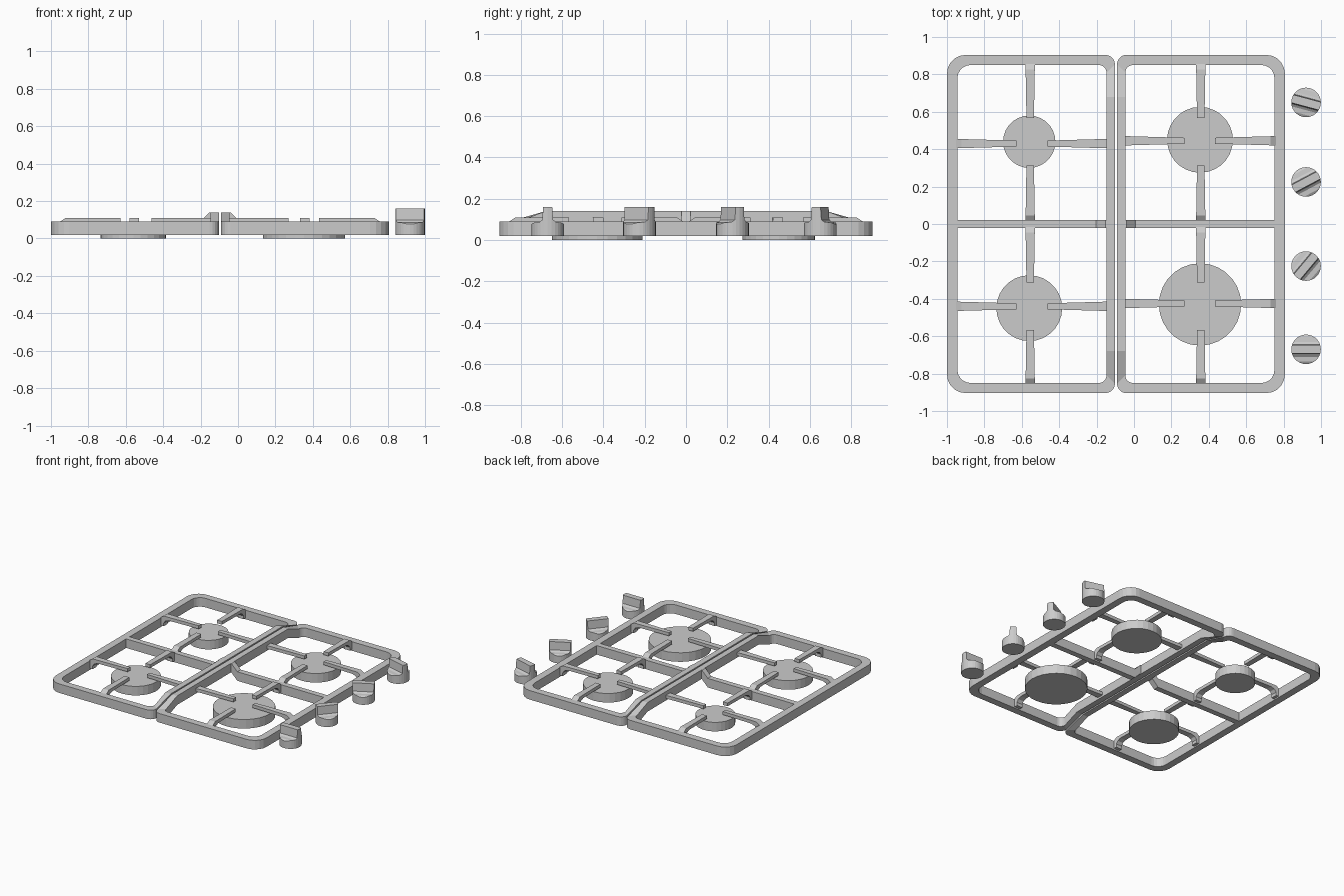
import bpy, bmesh, math
from mathutils import Matrix, Vector

if "Cube" in bpy.data.objects:
    bpy.data.objects.remove(bpy.data.objects["Cube"])


def make_object(name, bm):
    bmesh.ops.recalc_face_normals(bm, faces=bm.faces)
    me = bpy.data.meshes.new(name)
    bm.to_mesh(me)
    bm.free()
    ob = bpy.data.objects.new(name, me)
    bpy.context.collection.objects.link(ob)
    return ob


def cylinder(name, x, y, r, z0, z1, sides):
    bm = bmesh.new()
    bmesh.ops.create_cone(bm, cap_ends=True, segments=sides, radius1=r, radius2=r, depth=z1 - z0,
                          matrix=Matrix.Translation((x, y, (z0 + z1) / 2)))
    return make_object(name, bm)


def bar(name, profile, origin, direction, w0, w1):
    """Side profile (distance, height) given a width tapering from w0 to w1."""
    bm = bmesh.new()
    d = Vector((*direction, 0))
    side = Vector((-d.y, d.x, 0))
    length = max(t for t, z in profile)
    loops = []
    for s in (-1, 1):
        loops.append([bm.verts.new(Vector((*origin, z)) + d * t
                      + side * s * (w0 + (w1 - w0) * t / length) / 2) for t, z in profile])
    n = len(profile)
    for lp in loops:
        bm.faces.new(lp)
    for i in range(n):
        j = (i + 1) % n
        bm.faces.new((loops[0][i], loops[0][j], loops[1][j], loops[1][i]))
    return make_object(name, bm)


def outline(u0, u1, v, r_near, r_far):
    """Rounded rectangle with extra points where the inner bar rises: (u, v, rise)."""
    pts = []
    for cu, cv, r, start in ((u1, v, r_far, 0), (u0, v, r_near, 90),
                             (u0, -v, r_near, 180), (u1, -v, r_far, 270)):
        mu = cu - r if cu == u1 else cu + r
        mv = cv - math.copysign(r, cv)
        for k in range(6):
            a = math.radians(start + 18 * k)
            pts.append((mu + r * math.cos(a), mv + r * math.sin(a), 0))
        if start == 90:
            pts += [(u0, 0.68, 0.05), (u0, -0.68, 0.05)]
    return pts


def frame(name, xi, s):
    bm = bmesh.new()
    rings = []
    for pts, z in ((outline(0, 0.898, 0.904, 0.05, 0.10), 0.02),
                   (outline(0, 0.898, 0.904, 0.05, 0.10), 0.09),
                   (outline(0.045, 0.842, 0.85, 0.04, 0.07), 0.09),
                   (outline(0.045, 0.842, 0.85, 0.04, 0.07), 0.02)):
        rings.append([bm.verts.new((xi + s * u, v, z + rise)) for u, v, rise in pts])
    n = len(rings[0])
    for a in range(4):
        b = (a + 1) % 4
        for i in range(n):
            j = (i + 1) % n
            bm.faces.new((rings[a][i], rings[a][j], rings[b][j], rings[b][i]))
    make_object(name, bm)


def finger(name, root, tip, w1, leg):
    a, b = Vector(root), Vector(tip)
    L = (b - a).length
    p = [(0, 0.09), (0.03, 0.11), (L, 0.11), (L, 0.085), (0.075, 0.085)]
    p += [(0.045, 0.075), (0.03, 0.055), (0.03, 0.03), (0, 0.03)] if leg else [(0, 0.085)]
    if not leg:
        p[0:2] = [(0, 0.11)]
    bar(name, p, root, (b - a).normalized(), 0.05, w1)


# grates: frame, cross bar and fingers for each half
for side, xi, s, cx, ys in (("left", -0.102, -1, -0.555, (0.43, -0.44)),
                            ("right", -0.091, 1, 0.357, (0.445, -0.425))):
    frame(side + "_grate_frame", xi, s)
    bar(side + "_cross_bar", [(0.04, 0.14), (0.05, 0.14), (0.10, 0.09), (0.85, 0.09),
                              (0.85, 0.02), (0.10, 0.02), (0.05, 0.07), (0.04, 0.07)],
        (xi, 0), (s, 0), 0.043, 0.043)
    inner, outer = xi + s * 0.042, xi + s * 0.85
    for y in ys:
        k = math.copysign(1, y)
        tag = side + ("_back" if y > 0 else "_front")
        finger(tag + "_inner_finger", (inner, y), (xi + s * 0.36, y), 0.032, False)
        finger(tag + "_outer_finger", (outer, y), (xi + s * 0.525, y), 0.032, True)
        finger(tag + "_end_finger", (cx, k * 0.855), (cx, k * 0.567), 0.04, True)
        finger(tag + "_middle_finger", (cx, k * 0.015), (cx, k * 0.312), 0.04, True)

# burners
for name, x, y, r in (("left_back", -0.56, 0.44, 0.14), ("right_back", 0.353, 0.45, 0.176),
                      ("left_front", -0.56, -0.45, 0.176), ("right_front", 0.353, -0.43, 0.22)):
    cylinder(name + "_burner", x, y, r, 0, 0.07, 28)

# knobs: grip profile trimmed by a round cutter
half = [(0.09, 0.02), (0.09, 0.07), (0.065, 0.085), (0.04, 0.087), (0.026, 0.098), (0.022, 0.16)]
profile = [(t + 0.09, z) for t, z in half] + [(0.09 - t, z) for t, z in reversed(half)]
for i, (y, ang) in enumerate(((0.65, -15), (0.225, 28), (-0.225, 50), (-0.67, 0))):
    a = math.radians(ang + 90)
    d = Vector((math.cos(a), math.sin(a)))
    knob = bar(f"knob_{i + 1}", profile, Vector((0.92, y)) - d * 0.09, d, 0.2, 0.2)
    cutter = cylinder("knob_cutter", 0.92, y, 0.079, 0, 0.2, 28)
    cutter.hide_render = True
    m = knob.modifiers.new("round", 'BOOLEAN')
    m.operation, m.object, m.solver = 'INTERSECT', cutter, 'EXACT'
    bpy.context.view_layer.objects.active = knob
    bpy.ops.object.modifier_apply(modifier=m.name)
    bpy.data.objects.remove(cutter)
